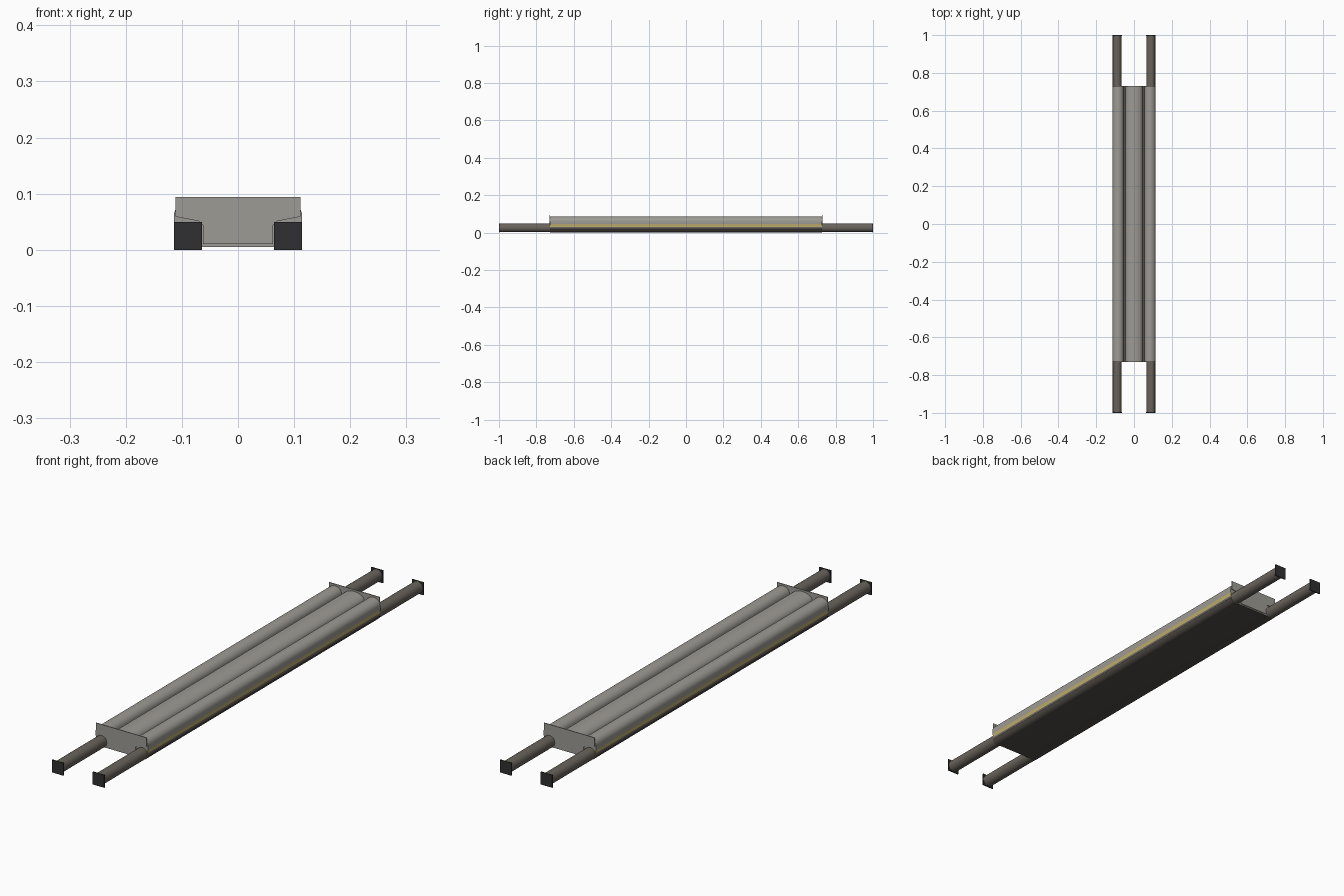
import bpy, bmesh
from math import sin, cos, pi, radians

cube = bpy.data.objects.get("Cube")
if cube:
    bpy.data.objects.remove(cube)


def material(name, colour):
    m = bpy.data.materials.new(name)
    m.use_nodes = True
    m.diffuse_color = (*colour, 1)
    m.node_tree.nodes["Principled BSDF"].inputs["Base Color"].default_value = (*colour, 1)
    return m


GREY = material("light_grey", (0.34, 0.325, 0.295))
BROWN = material("brown_grey_metal", (0.14, 0.125, 0.105))
DARK = material("dark_fabric", (0.085, 0.075, 0.065))
YELLOW = material("straw_yellow", (0.50, 0.41, 0.15))
BLACK = material("black_plastic", (0.03, 0.03, 0.032))

POLE_X, POLE_Z, POLE_R = 0.089, 0.0255, 0.0235
BODY_Y = 0.727


def extrude(name, profile, y0, y1, mats, rule=None, smooth=True):
    """Extrude a closed (x, z) profile along y; rule picks a slot per side."""
    bm = bmesh.new()
    rings = [[bm.verts.new((x, y, z)) for x, z in profile] for y in (y0, y1)]
    n = len(profile)
    for i in range(n):
        j = (i + 1) % n
        f = bm.faces.new((rings[0][i], rings[0][j], rings[1][j], rings[1][i]))
        if rule:
            f.material_index = rule(f.calc_center_median())
    for ring in rings:
        bm.faces.new(ring)
    bmesh.ops.recalc_face_normals(bm, faces=bm.faces)
    mesh = bpy.data.meshes.new(name)
    bm.to_mesh(mesh)
    bm.free()
    for m in mats:
        mesh.materials.append(m)
    obj = bpy.data.objects.new(name, mesh)
    bpy.context.collection.objects.link(obj)
    if smooth:
        bpy.ops.object.select_all(action="DESELECT")
        obj.select_set(True)
        bpy.context.view_layer.objects.active = obj
        bpy.ops.object.shade_smooth_by_angle(angle=radians(35))
    return obj


def mirrored(half):
    """Close a right-hand outline with its mirror image."""
    return half + [(-x, z) for x, z in reversed(half)]


def arc(cx, cz, rx, rz, a0, a1, n):
    return [(cx + rx * cos(radians(a0 + (a1 - a0) * i / n)),
             cz + rz * sin(radians(a0 + (a1 - a0) * i / n))) for i in range(n + 1)]


# Padded body: three lobes on top, yellow side band, dark sling under the poles
half = arc(0, 0.06, 0.046, 0.027, 84, 0, 9)
half += arc(0.0845, 0.06, 0.030, 0.027, 180, 0, 14)
half += [(0.1145, 0.045), (0.111, 0.026)]
half += arc(POLE_X, POLE_Z, 0.0245, 0.0245, -12, -90, 7)
half += [(0.072, 0.005)]


def body_colour(c):
    if c.z > 0.045:
        groove = abs(abs(c.x) - 0.05) < 0.0045 and c.z < 0.062
        return 1 if groove else 0
    return 2 if c.z > 0.027 else 1


extrude("padded_body", mirrored(half), -BODY_Y, BODY_Y, [GREY, DARK, YELLOW], body_colour)

# End plates, stepped so that they clear the poles
plate = mirrored([(0.111, 0.094), (0.111, 0.059), (0.070, 0.051),
                  (0.062, 0.043), (0.062, 0.010)])
for side, label in ((-1, "front"), (1, "back")):
    extrude(label + "_end_plate", plate, side * BODY_Y, side * (BODY_Y + 0.003),
            [GREY], smooth=False)

# Carrying poles with square end caps
for sx, side_name in ((1, "left"), (-1, "right")):
    x = sx * POLE_X
    circle = arc(x, POLE_Z, POLE_R, POLE_R, 0, 345, 23)
    extrude(side_name + "_pole", circle, -0.998, 0.998, [BROWN])
    square = [(x + dx * 0.025, 0.025 + dz * 0.025)
              for dx, dz in ((-1, -1), (1, -1), (1, 1), (-1, 1))]
    for sy, end in ((-1, "front"), (1, "back")):
        extrude(f"{side_name}_{end}_cap", square, sy * 0.996, sy, [BLACK], smooth=False)
